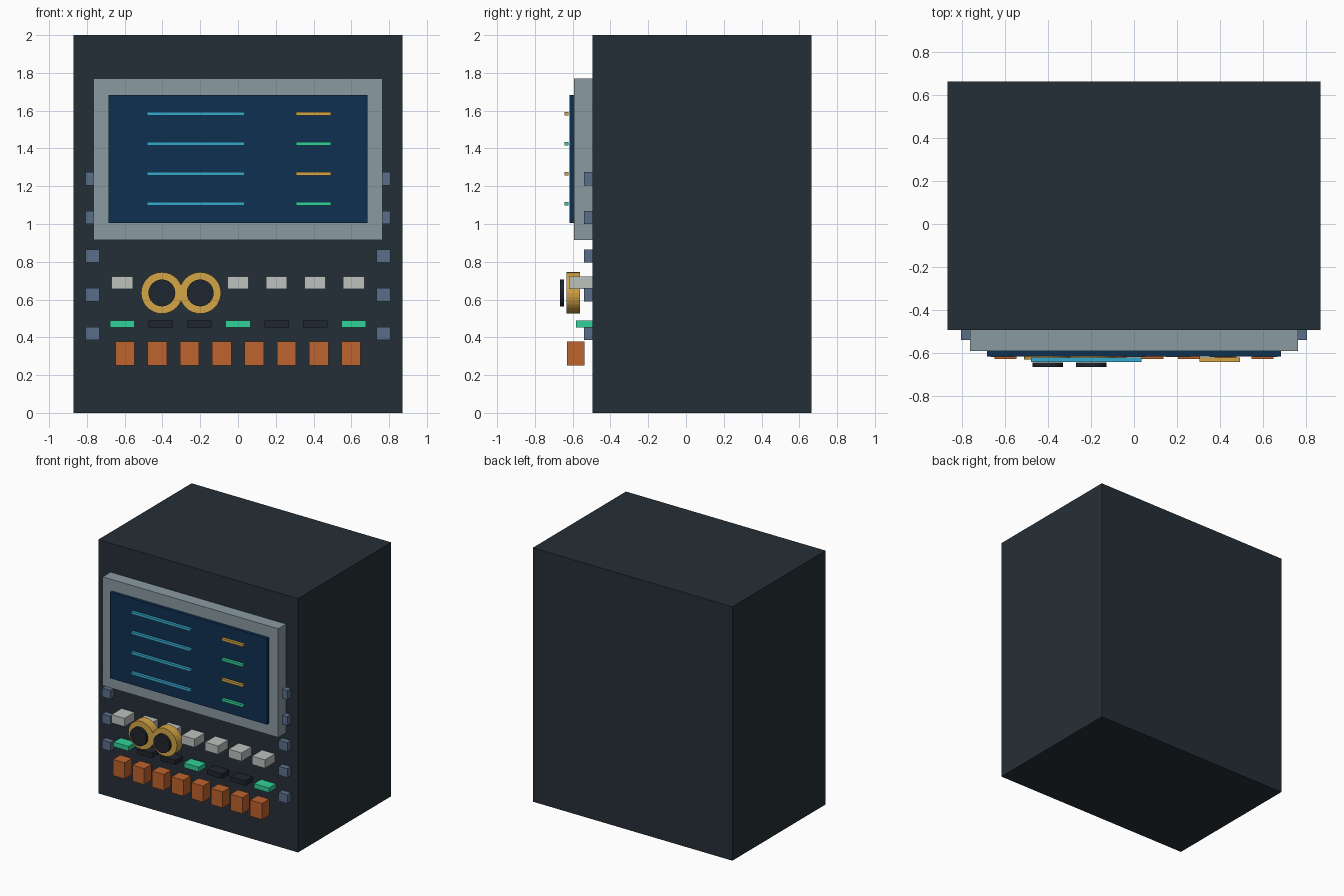
import bpy
from math import pi

cube = bpy.data.objects.get("Cube")
if cube:
    bpy.data.objects.remove(cube, do_unlink=True)


def material(name, rgb):
    """Flat material from 0-255 display values, stored as linear."""
    lin = [((c / 255 + 0.055) / 1.055) ** 2.4 for c in rgb]
    m = bpy.data.materials.new(name)
    m.use_nodes = True
    m.diffuse_color = (*lin, 1)
    m.node_tree.nodes["Principled BSDF"].inputs["Base Color"].default_value = (*lin, 1)
    return m


charcoal = material("charcoal", (37, 47, 55))
steel = material("steel_grey", (138, 155, 161))
navy = material("navy", (15, 48, 80))
cyan = material("cyan", (54, 170, 208))
green = material("green", (48, 210, 153))
amber = material("amber", (212, 165, 70))
orange = material("orange", (190, 99, 46))
pale = material("pale_grey", (188, 194, 190))
slate = material("slate_blue", (90, 111, 138))
black = material("near_black", (31, 38, 46))

FACE = -0.495  # front plane of the cabinet


def box(name, mat, x, z, w, h, front, back=FACE):
    """Box centred on x, z and spanning front to back in y."""
    bpy.ops.mesh.primitive_cube_add(size=1, location=(x, (front + back) / 2, z))
    ob = bpy.context.object
    ob.name = name
    ob.scale = (w, back - front, h)
    bpy.ops.object.transform_apply(location=False, rotation=False, scale=True)
    ob.data.materials.append(mat)
    return ob


def disc(name, mat, x, z, radius, front, back):
    """Cylinder whose axis runs along y."""
    bpy.ops.mesh.primitive_cylinder_add(
        vertices=32, radius=radius, depth=back - front,
        location=(x, (front + back) / 2, z), rotation=(pi / 2, 0, 0))
    ob = bpy.context.object
    ob.name = name
    ob.data.materials.append(mat)


# Cabinet and display
box("cabinet", charcoal, 0, 1, 1.74, 2, FACE, 0.665)
box("screen_bezel", steel, 0, 1.343, 1.53, 0.857, -0.592)
box("screen", navy, 0, 1.343, 1.37, 0.678, -0.617, -0.592)

# Readout bars on the screen
for i in range(4):
    z = 1.584 - i * 0.159
    box(f"long_readout_{i + 1}", cyan, -0.223, z, 0.515, 0.02, -0.643, -0.622)
    box(f"short_readout_{i + 1}", green if i % 2 else amber,
        0.4, z, 0.187, 0.02, -0.643, -0.622)

# Studs down both sides
for side, x in (("left", 0.77), ("right", -0.77)):
    for i in range(5):
        box(f"{side}_stud_{i + 1}", slate, x, 1.24 - i * 0.205, 0.075, 0.07, -0.54)

# Row of push buttons, with an indicator lamp under each
for i in range(7):
    x = (i - 3) * 0.204
    box(f"push_button_{i + 1}", pale, x, 0.69, 0.113, 0.066, -0.62)
    box(f"indicator_lamp_{i + 1}", black if i % 3 else green,
        x, 0.471, 0.13, 0.037, -0.582)

# Row of keys
for i in range(8):
    box(f"key_{i + 1}", orange, (i - 3.5) * 0.171, 0.315, 0.102, 0.127, -0.63, -0.538)

# Pair of dials with dark caps
for i, x in enumerate((-0.403, -0.2)):
    disc(f"dial_{i + 1}", amber, x, 0.635, 0.11, -0.632, -0.56)
    disc(f"dial_cap_{i + 1}", black, x, 0.635, 0.071, -0.667, -0.645)
